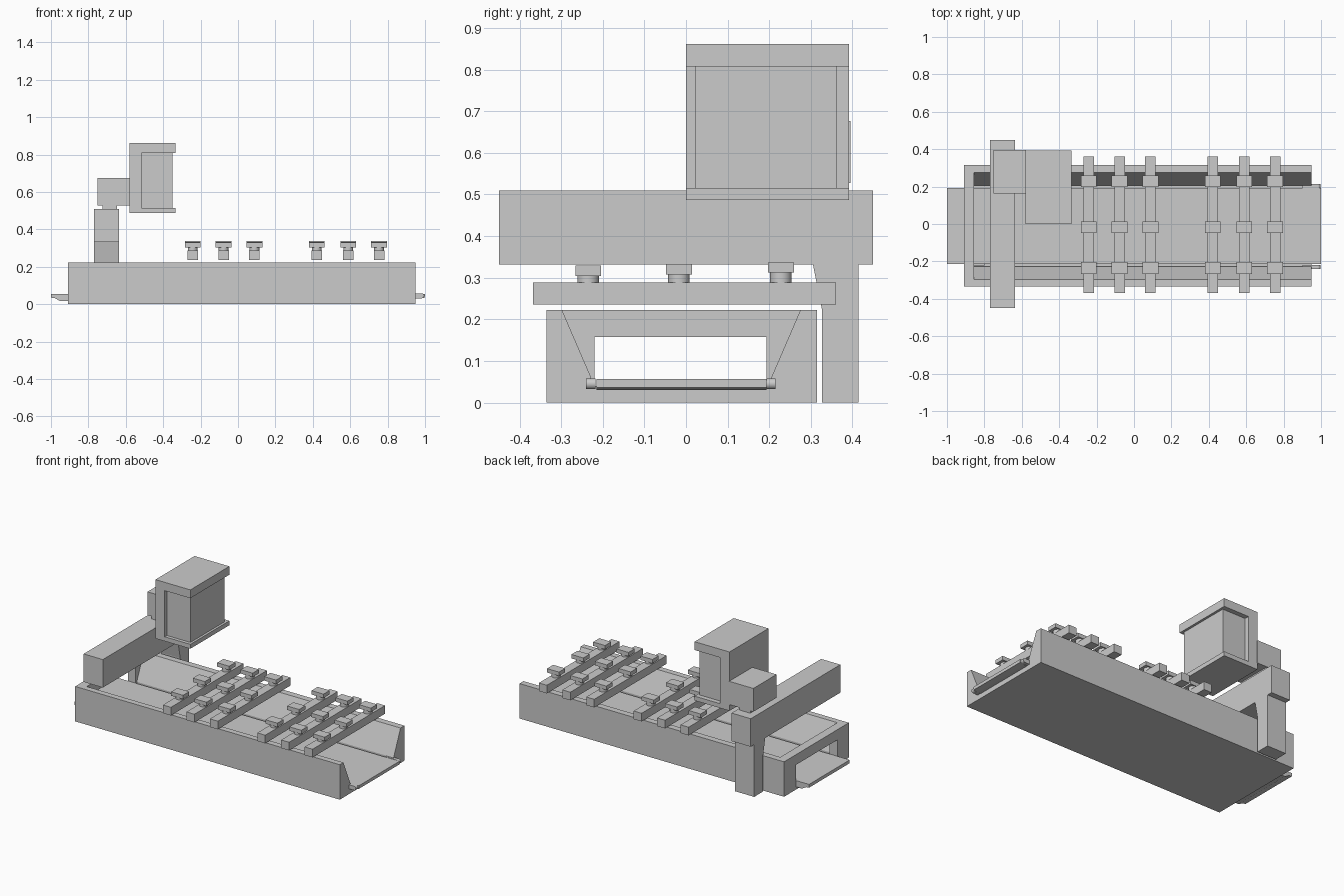
import bpy, bmesh
from math import pi
from mathutils import Matrix

if "Cube" in bpy.data.objects:
    bpy.data.objects.remove(bpy.data.objects["Cube"])


def finish(name, bm):
    bmesh.ops.recalc_face_normals(bm, faces=bm.faces[:])
    me = bpy.data.meshes.new(name)
    bm.to_mesh(me)
    bm.free()
    ob = bpy.data.objects.new(name, me)
    bpy.context.collection.objects.link(ob)
    return ob


def box(name, x0, x1, y0, y1, z0, z1):
    bm = bmesh.new()
    m = Matrix.Translation(((x0 + x1) / 2, (y0 + y1) / 2, (z0 + z1) / 2))
    m = m @ Matrix.Diagonal((x1 - x0, y1 - y0, z1 - z0, 1))
    bmesh.ops.create_cube(bm, size=1, matrix=m)
    return finish(name, bm)


def prism(name, pts, axis, a, b):
    """Extrude a profile: (y, z) points along X, or (x, z) points along Y."""
    bm = bmesh.new()
    put = (lambda p, t: (t, p[0], p[1])) if axis == 'X' else (lambda p, t: (p[0], t, p[1]))
    lo = [bm.verts.new(put(p, a)) for p in pts]
    hi = [bm.verts.new(put(p, b)) for p in pts]
    bm.faces.new(lo)
    bm.faces.new(hi)
    n = len(pts)
    for i in range(n):
        j = (i + 1) % n
        bm.faces.new((lo[i], lo[j], hi[j], hi[i]))
    return finish(name, bm)


def cylinder(name, r, depth, loc, rot=None):
    bm = bmesh.new()
    m = Matrix.Translation(loc) @ (rot or Matrix())
    bmesh.ops.create_cone(bm, cap_ends=True, segments=24, radius1=r, radius2=r,
                          depth=depth, matrix=m)
    ob = finish(name, bm)
    bpy.ops.object.select_all(action='DESELECT')
    bpy.context.view_layer.objects.active = ob
    ob.select_set(True)
    bpy.ops.object.shade_smooth_by_angle()
    return ob


def cut(ob, cutter):
    bpy.context.view_layer.objects.active = ob
    mod = ob.modifiers.new("cut", 'BOOLEAN')
    mod.operation, mod.solver, mod.object = 'DIFFERENCE', 'EXACT', cutter
    bpy.ops.object.modifier_apply(modifier=mod.name)
    bpy.data.objects.remove(cutter)


# Bed: trough with sloping walls, open at the right, slotted end wall at the left
bed = box("bed", -0.91, 0.95, -0.335, 0.315, 0, 0.222)
slope = (0.297 - 0.228) / 0.16
cut(bed, prism("trough_cutter", [(-0.228, 0.04), (0.205, 0.04), (0.205, 0.06),
                                 (0.205 + slope * 0.18, 0.24), (-0.228 - slope * 0.18, 0.24),
                                 (-0.228, 0.06)], 'X', -0.855, 1.0))
cut(bed, box("slot_cutter", -1.0, -0.8, -0.22, 0.193, 0.03, 0.157))

# Chip tray running through the bed, with a stepped lip at the left
prism("chip_tray", [(-1.0, 0.035), (-0.98, 0.033), (-0.95, 0.016), (-0.91, 0.016),
                    (-0.91, 0.03), (0.97, 0.03), (1.0, 0.036), (1.0, 0.056), (-1.0, 0.056)],
      'Y', -0.215, 0.193)
for side, y in (("front", -0.229), ("rear", 0.204)):
    box(side + "_tray_bracket", 0.90, 0.983, y - 0.011, y + 0.011, 0.032, 0.058)
    cylinder(side + "_tray_roller", 0.013, 0.022, (0.983, y, 0.045),
             Matrix.Rotation(pi / 2, 4, 'X'))

# Cross rails, each carrying three work clamps
for i, x in enumerate((-0.242, -0.077, 0.088, 0.421, 0.589, 0.754)):
    box(f"cross_rail_{i}", x - 0.028, x + 0.028, -0.368, 0.36, 0.236, 0.288)
    for j, (y, top) in enumerate(((-0.235, 0.329), (-0.017, 0.333), (0.228, 0.337))):
        cylinder(f"clamp_neck_{i}_{j}", 0.026, top - 0.024 - 0.286,
                 (x, y, (0.286 + top - 0.024) / 2))
        box(f"clamp_pad_{i}_{j}", x - 0.042, x + 0.042, y - 0.031, y + 0.031,
            top - 0.025, top)

# Gantry: rear post with a tapered shoulder and a cantilever beam
prism("gantry_post", [(0.327, 0), (0.415, 0), (0.415, 0.332), (0.305, 0.332), (0.327, 0.222)],
      'X', -0.77, -0.635)
box("gantry_beam", -0.77, -0.635, -0.45, 0.45, 0.332, 0.51)
box("carriage_slide", -0.725, -0.648, 0.165, 0.39, 0.508, 0.53)
box("carriage", -0.75, -0.578, 0.162, 0.395, 0.528, 0.676)

# Head: back block with overhanging top and bottom plates around the spindle cover
prism("head_frame", [(-0.58, 0.487), (-0.335, 0.487), (-0.335, 0.515), (-0.515, 0.515),
                     (-0.515, 0.808), (-0.335, 0.808), (-0.335, 0.861), (-0.58, 0.861)],
      'Y', 0.0, 0.392)
box("spindle_cover", -0.52, -0.35, 0.022, 0.362, 0.514, 0.809)
